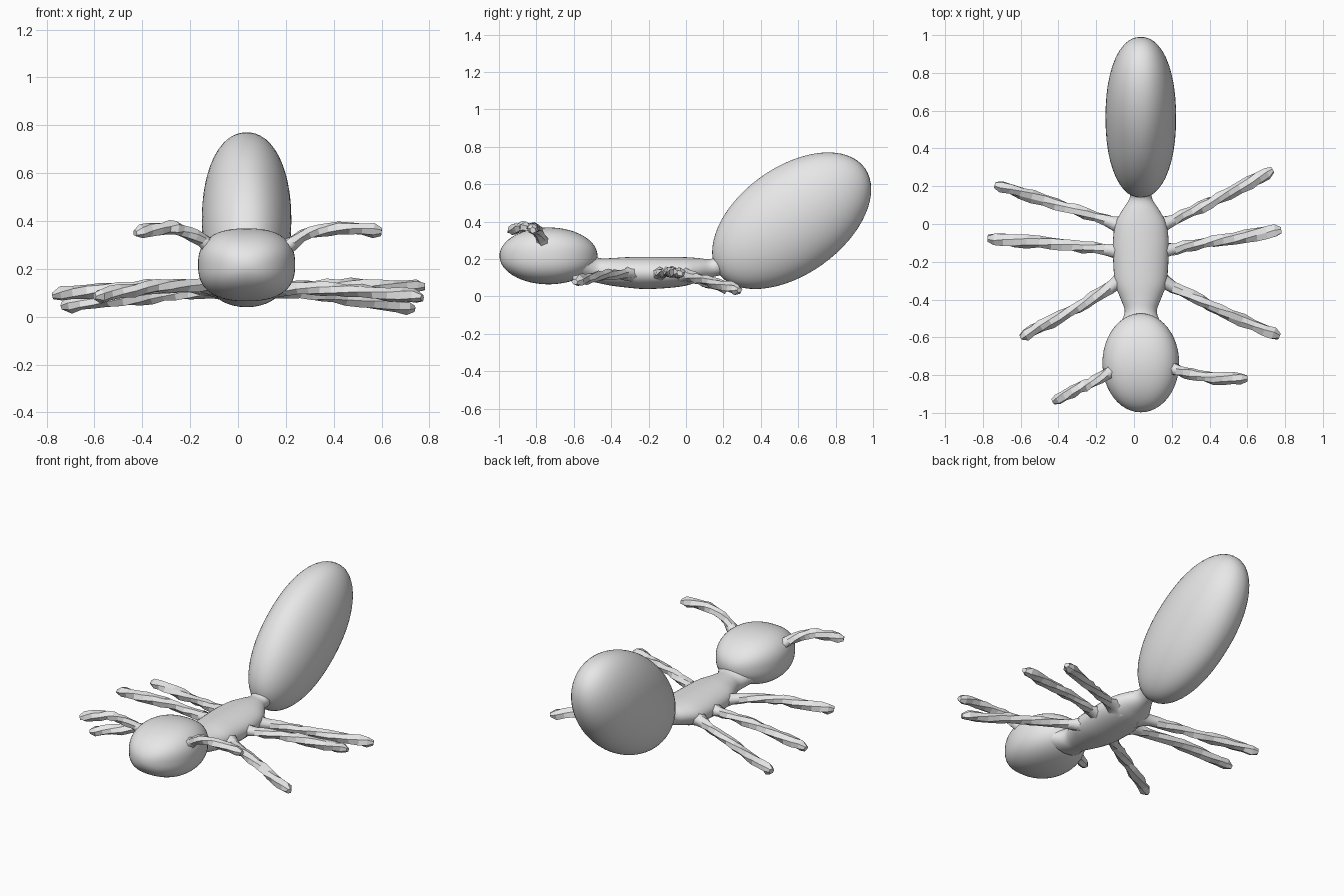
import bpy, bmesh, math, random
from mathutils import Vector, Matrix

if "Cube" in bpy.data.objects:
    bpy.data.objects.remove(bpy.data.objects["Cube"])

random.seed(4)
CX = 0.036  # centre line of the body

grey = bpy.data.materials.new("plain grey")
grey.use_nodes = True
grey.diffuse_color = (0.8, 0.8, 0.8, 1)
grey.node_tree.nodes["Principled BSDF"].inputs["Base Color"].default_value = (0.8, 0.8, 0.8, 1)


def finish(name, bm):
    bmesh.ops.recalc_face_normals(bm, faces=bm.faces)
    mesh = bpy.data.meshes.new(name)
    bm.to_mesh(mesh)
    bm.free()
    mesh.materials.append(grey)
    obj = bpy.data.objects.new(name, mesh)
    bpy.context.collection.objects.link(obj)
    return obj


def ellipsoid(name, centre, radii, tilt, pair, n):
    """Smooth ellipsoid, squared off a little in the plane of two axes."""
    bm = bmesh.new()
    bmesh.ops.create_uvsphere(bm, u_segments=48, v_segments=32, radius=1)
    a, b = pair
    turn = Matrix.Rotation(tilt, 3, 'X')
    for v in bm.verts:
        p = v.co.copy()
        r = math.hypot(p[a], p[b])
        if r > 1e-5:
            k = r / (abs(p[a]) ** n + abs(p[b]) ** n) ** (1 / n)
            p[a] *= k
            p[b] *= k
        v.co = turn @ Vector([c * s for c, s in zip(p, radii)]) + Vector(centre)
    for f in bm.faces:
        f.smooth = True
    return finish(name, bm)


def skin(bm, rings, smooth):
    """Join rings of vertices; smooth(i) decides the shading of each band."""
    n = len(rings[0])
    for i in range(len(rings) - 1):
        for j in range(n):
            k = (j + 1) % n
            f = bm.faces.new((rings[i][j], rings[i][k], rings[i + 1][k], rings[i + 1][j]))
            f.smooth = smooth(i)
    bm.faces.new(rings[0])
    bm.faces.new(rings[-1])


def smooth_path(points, t):
    """Catmull-Rom point at t in 0..1 along the control points."""
    pts = [points[0]] + points + [points[-1]]
    s = min(t * (len(points) - 1), len(points) - 1 - 1e-6)
    i, u = int(s), s - int(s)
    p0, p1, p2, p3 = (Vector(q) for q in pts[i:i + 4])
    return 0.5 * (2 * p1 + (p2 - p0) * u + (2 * p0 - 5 * p1 + 4 * p2 - p3) * u * u
                  + (3 * p1 - p0 - 3 * p2 + p3) * u ** 3)


def limb(name, points, root, thick, steps=14, sides=6):
    """Knobbly faceted limb that flares smoothly where it meets the body."""
    bm = bmesh.new()
    rings = []
    for i in range(steps + 1):
        t = i / steps
        c = smooth_path(points, t)
        d = (smooth_path(points, min(t + 0.03, 1)) - smooth_path(points, max(t - 0.03, 0))).normalized()
        u = d.cross(Vector((0, 0, 1))).normalized()
        w = u.cross(d)
        flare = max(0, 1 - t / 0.3) ** 2
        r = thick * (0.9 + 0.2 * t) + (root - thick) * flare
        if i == steps:
            r *= 0.5
        rough = 0 if i < 3 else 0.22
        ring = []
        for j in range(sides):
            a = math.tau * j / sides + 0.22 * i
            k = r * (1 + random.uniform(-rough, rough))
            ring.append(bm.verts.new(c + u * math.cos(a) * k + w * math.sin(a) * k * 0.9))
        rings.append(ring)
    skin(bm, rings, lambda i: i < 3)
    return finish(name, bm)


# Abdomen, raised at the rear
ellipsoid("abdomen", (CX, 0.565, 0.405), (0.187, 0.482, 0.286), math.radians(35.8), (0, 1), 2.2)

# Head, a little boxy seen from the front
ellipsoid("head", (CX, -0.735, 0.217), (0.203, 0.262, 0.152), 0, (0, 2), 2.5)

# Thorax: sections of y, half width, bottom, top
sections = [(-0.56, 0.13, 0.09, 0.27), (-0.51, 0.10, 0.08, 0.225), (-0.46, 0.085, 0.07, 0.205),
            (-0.40, 0.105, 0.058, 0.205), (-0.32, 0.135, 0.048, 0.21), (-0.22, 0.145, 0.04, 0.212),
            (-0.10, 0.148, 0.045, 0.212), (0.0, 0.135, 0.058, 0.21), (0.07, 0.10, 0.08, 0.205),
            (0.13, 0.062, 0.10, 0.20), (0.17, 0.06, 0.11, 0.225), (0.23, 0.08, 0.12, 0.27)]
bm = bmesh.new()
rings = []
for i in range(45):
    y, half, low, high = [None] * 4
    s = i / 44
    first = smooth_path([c[:3] for c in sections], s)
    high = smooth_path([(c[0], c[3], 0) for c in sections], s).y
    y, half, low = first
    rings.append([bm.verts.new((CX + half * math.cos(a), y, (low + high) / 2 + (high - low) / 2 * math.sin(a)))
                  for a in (math.tau * j / 32 for j in range(32))])
skin(bm, rings, lambda i: True)
finish("thorax", bm)

# Legs: root, knee and tip, each side posed slightly differently
legs = {
    "left_front_leg": [(0.11, -0.28, 0.12), (0.40, -0.43, 0.115), (0.77, -0.595, 0.08)],
    "left_middle_leg": [(0.11, -0.15, 0.12), (0.42, -0.09, 0.13), (0.78, -0.035, 0.125)],
    "left_back_leg": [(0.11, -0.02, 0.12), (0.40, 0.11, 0.085), (0.735, 0.285, 0.035)],
    "right_front_leg": [(-0.04, -0.28, 0.12), (-0.30, -0.44, 0.13), (-0.60, -0.60, 0.085)],
    "right_middle_leg": [(-0.04, -0.15, 0.12), (-0.38, -0.11, 0.125), (-0.775, -0.075, 0.09)],
    "right_back_leg": [(-0.04, -0.02, 0.12), (-0.36, 0.09, 0.085), (-0.735, 0.21, 0.045)],
}
for name, points in legs.items():
    limb(name, points, 0.075, 0.031)

# Antennae, arching up and outward from the head
limb("left_antenna", [(0.15, -0.75, 0.25), (0.27, -0.785, 0.335), (0.42, -0.815, 0.372), (0.60, -0.82, 0.355)],
     0.08, 0.031, 12)
limb("right_antenna", [(-0.07, -0.75, 0.25), (-0.18, -0.82, 0.34), (-0.29, -0.87, 0.37), (-0.43, -0.94, 0.35)],
     0.08, 0.031, 12)
